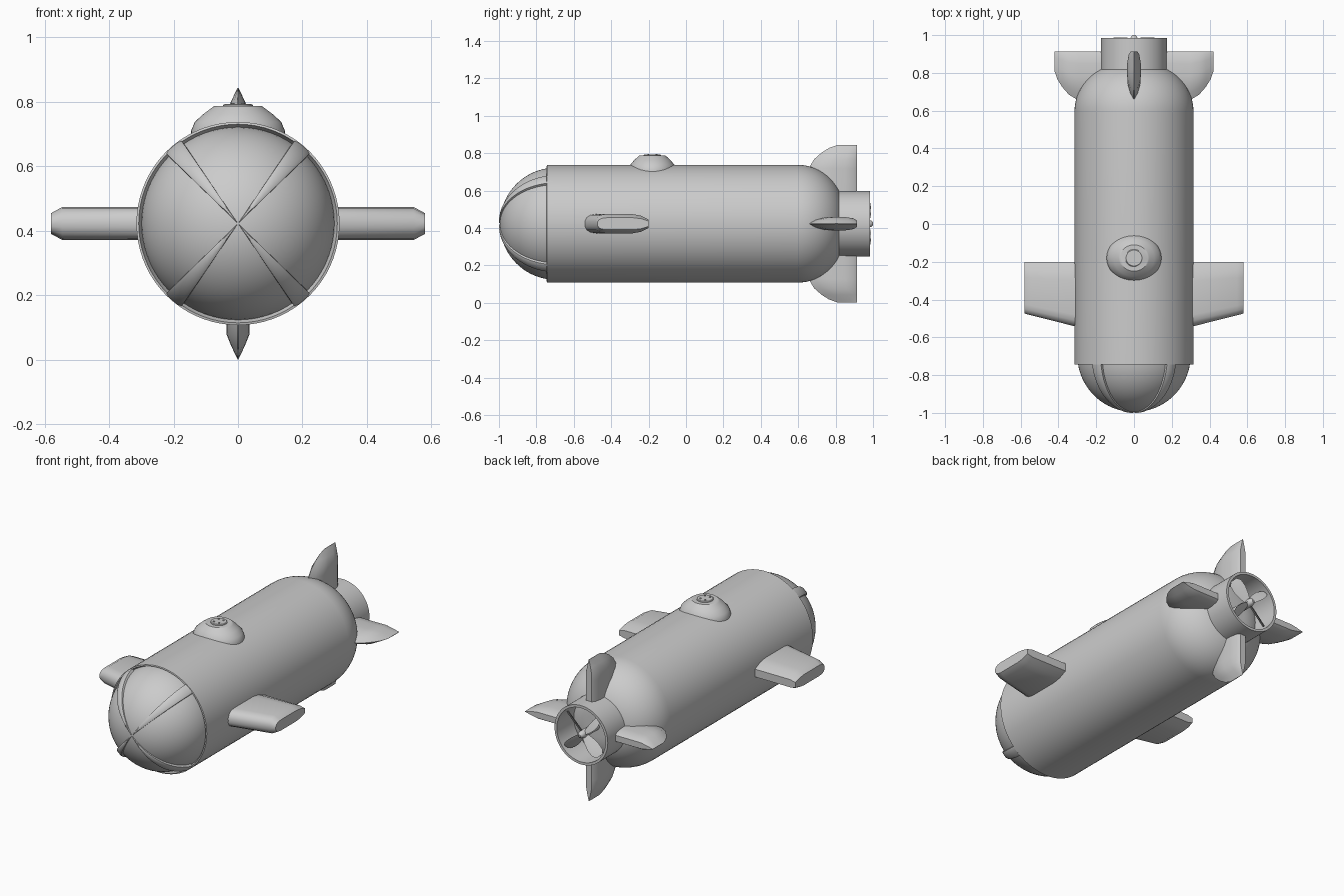
import bpy, bmesh
from math import sin, cos, pi, radians, sqrt

if "Cube" in bpy.data.objects:
    bpy.data.objects.remove(bpy.data.objects["Cube"])

ZC = 0.423  # height of the hull axis


def loft(name, rings, caps=True, angle=35):
    """Skin a list of equal-length closed rings of 3D points."""
    bm = bmesh.new()
    vs = [[bm.verts.new(p) for p in ring] for ring in rings]
    n = len(vs[0])
    for a, b in zip(vs, vs[1:]):
        for i in range(n):
            j = (i + 1) % n
            bm.faces.new((a[i], a[j], b[j], b[i]))
    if caps:
        bm.faces.new(vs[0])
        bm.faces.new(vs[-1])
    bmesh.ops.remove_doubles(bm, verts=bm.verts, dist=1e-5)
    bmesh.ops.recalc_face_normals(bm, faces=bm.faces)
    me = bpy.data.meshes.new(name)
    bm.to_mesh(me)
    bm.free()
    ob = bpy.data.objects.new(name, me)
    bpy.context.collection.objects.link(ob)
    bpy.ops.object.select_all(action='DESELECT')
    ob.select_set(True)
    bpy.context.view_layer.objects.active = ob
    bpy.ops.object.shade_smooth_by_angle(angle=radians(angle))
    return ob


def lathe(name, profile, seg=72, caps=False):
    """Revolve (radius, y) points about the hull axis."""
    return loft(name, [[(r * cos(2 * pi * i / seg), y, ZC + r * sin(2 * pi * i / seg))
                        for i in range(seg)] for r, y in profile], caps)


def radial(name, rings, a, angle=35):
    """Loft rings of (radius, sideways, y) points turned to angle a around the axis."""
    return loft(name, [[(r * cos(a) - t * sin(a), y, ZC + r * sin(a) + t * cos(a))
                        for r, t, y in ring] for ring in rings], True, angle)


def foil(r, le, te, half, section):
    """Symmetric wing section at radius r."""
    up = [(r, h * half, le + c * (te - le)) for c, h in section]
    return up + [(r, -t, y) for r, t, y in reversed(up)]


# hull with front lip and rounded tail
tail = [(0.065 + 0.25 * cos(i * pi / 32), 0.595 + 0.25 * sin(i * pi / 32)) for i in range(17)]
lathe("hull", [(0.285, -0.70), (0.300, -0.722), (0.308, -0.745), (0.315, -0.743)] + tail + [(0, 0.845)])

# nose dome
DY, DR = -0.695, 0.30
lathe("nose_dome", [(DR * sin(i * pi / 40), DY - DR * cos(i * pi / 40)) for i in range(21)])

# raised tapering ribs on the dome
rib = []
for i in range(17):
    p = radians(1 + 80 * i / 16)
    w = 0.031 * sin(p)
    lift = 0.005 + 0.012 * sin(p)
    rib.append([((DR + d) * sin(p), t, DY - (DR + d) * cos(p))
                for d, t in ((-0.02, -w), (lift * 0.7, -w), (lift, -w * 0.6),
                             (lift, w * 0.6), (lift * 0.7, w), (-0.02, w))])
for k, a in enumerate((50, 130, 230, 310)):
    radial(f"dome_rib_{k + 1}", rib, radians(a))

# side dive planes
PLANE = [(0, 0.25), (0.03, 0.65), (0.09, 0.9), (0.18, 1), (0.7, 1), (0.85, 0.85), (1, 0.45)]
plane = [foil(r, le, -0.2, h, PLANE) for r, le, h in
         ((0.28, -0.55, 0.051), (0.545, -0.483, 0.051), (0.58, -0.474, 0.032))]
for k, a in enumerate((0, pi)):
    radial(f"dive_plane_{k + 1}", plane, a)

# tail fins
FIN = [(0, 0.05), (0.15, 0.55), (0.35, 0.95), (0.5, 1), (0.75, 1), (0.93, 0.8), (1, 0.5)]
fin = [foil(r, le, 0.913, h, FIN) for r, le, h in
       ((0.165, 0.655, 0.036), (0.295, 0.655, 0.036), (0.345, 0.685, 0.035),
        (0.38, 0.725, 0.021), (0.405, 0.765, 0.009), (0.421, 0.81, 0.001))]
for k in range(4):
    radial(f"tail_fin_{k + 1}", fin, k * pi / 2)

# propeller shroud, hub and pitched blades
lathe("propeller_shroud", [(0.175, 0.80), (0.175, 0.985), (0.160, 0.985), (0.160, 0.80), (0.175, 0.80)])
lathe("propeller_hub", [(0.022, 0.83), (0.022, 0.975), (0.016, 0.992), (0.007, 1.0), (0, 1.0)], 24)
blade = []
for r, w in ((0.01, 0.016), (0.05, 0.028), (0.09, 0.036), (0.13, 0.034), (0.15, 0.018)):
    s = sqrt(0.5)
    blade.append([(r, (c + d) * s, 0.963 + (c - d) * s)
                  for c, d in ((-w, 0), (0, 0.006), (w, 0), (0, -0.006))])
for k in range(4):
    radial(f"propeller_blade_{k + 1}", blade, pi / 4 + k * pi / 2)


def turret(name, profile, cx=0, cy=-0.18, seg=48):
    """Revolve (x radius, y radius, z) rings about a vertical axis."""
    return loft(name, [[(cx + rx * cos(2 * pi * i / seg), cy + ry * sin(2 * pi * i / seg), z)
                        for i in range(seg)] for rx, ry, z in profile])


# low conning tower, hatch and bolts
turret("conning_tower", [(0.145, 0.125, 0.69), (0.145, 0.125, 0.712), (0.134, 0.118, 0.738),
                         (0.108, 0.098, 0.762), (0.080, 0.075, 0.783), (0.074, 0.070, 0.787)])
turret("hatch", [(0.046, 0.046, 0.78), (0.046, 0.046, 0.790), (0.042, 0.042, 0.793)], seg=32)
for k in range(4):
    turret(f"hatch_bolt_{k + 1}", [(0.005, 0.005, 0.785), (0.005, 0.005, 0.797)],
           0.016 * (-1) ** k, -0.18 + 0.022 * (-1) ** (k // 2), 10)
